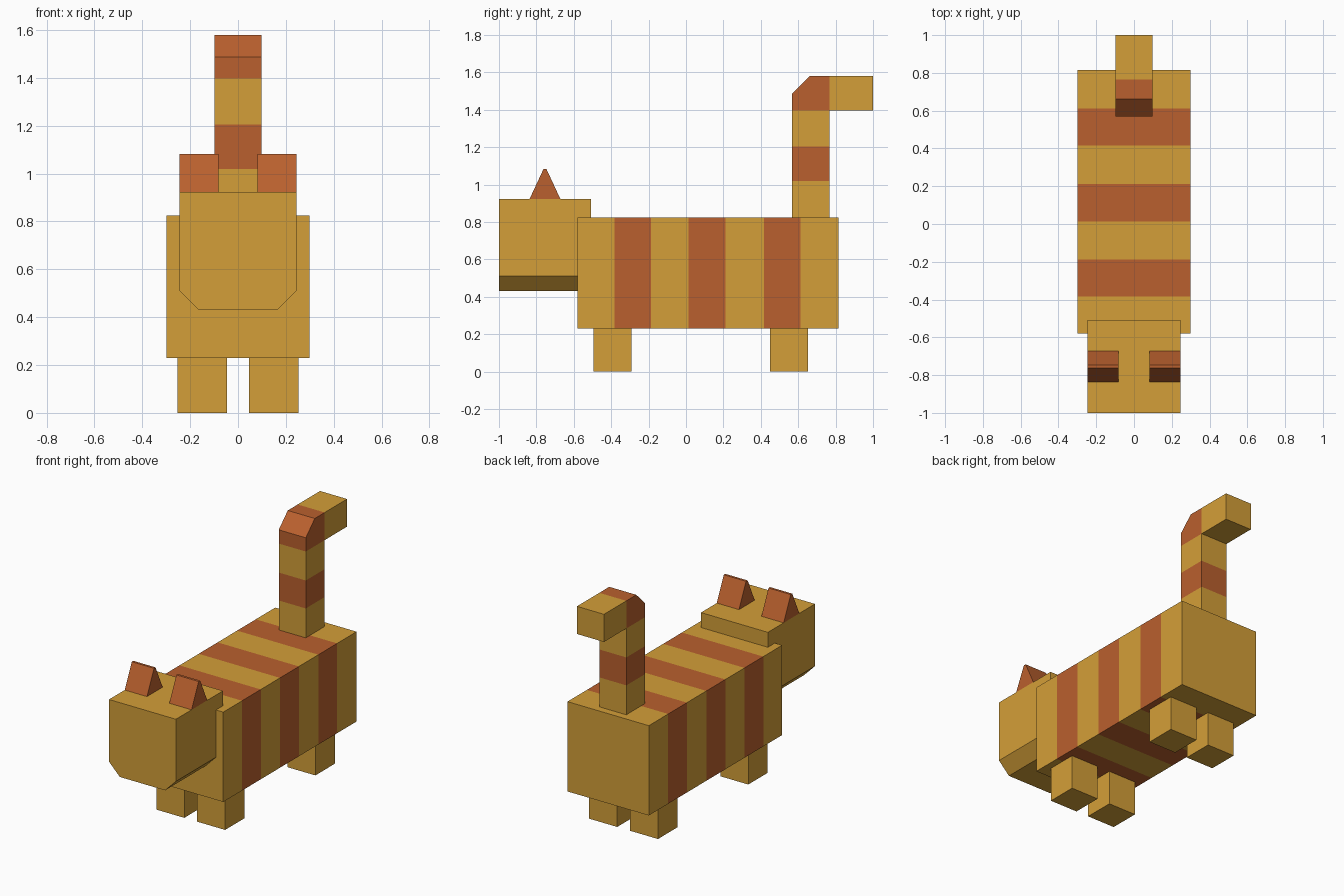
import bpy, bmesh
from mathutils import Vector

if "Cube" in bpy.data.objects:
    bpy.data.objects.remove(bpy.data.objects["Cube"])


def material(name, rgb):
    m = bpy.data.materials.new(name)
    lin = [((c / 255 + 0.055) / 1.055) ** 2.4 for c in rgb]
    m.diffuse_color = (*lin, 1)
    m.use_nodes = True
    m.node_tree.nodes["Principled BSDF"].inputs["Base Color"].default_value = m.diffuse_color
    return m


TAN = material("tan fur", (212, 159, 56))
RUST = material("rust stripes", (186, 96, 46))


def prism(axis, profile, lo, hi):
    """Extrude a profile along x (profile is y,z) or y (profile is x,z)."""
    bm = bmesh.new()
    place = (lambda p: (lo, *p)) if axis == 0 else (lambda p: (p[0], lo, p[1]))
    face = bm.faces.new([bm.verts.new(place(p)) for p in profile])
    ext = bmesh.ops.extrude_face_region(bm, geom=[face], use_keep_orig=True)
    step = Vector((hi - lo, 0, 0) if axis == 0 else (0, hi - lo, 0))
    bmesh.ops.translate(bm, vec=step, verts=[v for v in ext["geom"] if isinstance(v, bmesh.types.BMVert)])
    bmesh.ops.recalc_face_normals(bm, faces=bm.faces)
    return bm


def box(x0, x1, y0, y1, z0, z1):
    return prism(0, [(y0, z0), (y1, z0), (y1, z1), (y0, z1)], x0, x1)


def cut(bm, axis, levels):
    """Slice the mesh across one axis so that stripes get their own faces."""
    n = Vector((0, 0, 0))
    n[axis] = 1
    for v in levels:
        bmesh.ops.bisect_plane(bm, geom=bm.verts[:] + bm.edges[:] + bm.faces[:],
                               dist=1e-5, plane_co=n * v, plane_no=n)


def finish(bm, name, mats, is_stripe=None):
    bmesh.ops.recalc_face_normals(bm, faces=bm.faces)
    if is_stripe:
        for f in bm.faces:
            f.material_index = int(is_stripe(f.calc_center_median()))
    me = bpy.data.meshes.new(name)
    bm.to_mesh(me)
    bm.free()
    for m in mats:
        me.materials.append(m)
    bpy.context.collection.objects.link(bpy.data.objects.new(name, me))


# Body with three stripes wrapping all the way round
stripes = [(-0.383, -0.187), (0.014, 0.212), (0.416, 0.612)]
body = box(-0.298, 0.298, -0.58, 0.815, 0.23, 0.825)
cut(body, 1, [y for s in stripes for y in s])
finish(body, "body", [TAN, RUST],
       lambda c: any(a < c.y < b for a, b in stripes))

# Head with bevelled lower cheeks
head = prism(1, [(-0.166, 0.432), (0.166, 0.432), (0.245, 0.512), (0.245, 0.924),
                 (-0.245, 0.924), (-0.245, 0.512)], -1.0, -0.507)
finish(head, "head", [TAN])

# Ears and legs, mirrored left and right
ear_profile = [(-0.836, 0.924), (-0.672, 0.924), (-0.746, 1.083), (-0.762, 1.083)]
for s, side in ((-1, "left"), (1, "right")):
    finish(prism(0, ear_profile, *sorted((s * 0.082, s * 0.245))), side + "_ear", [RUST])
    xs = sorted((s * 0.047, s * 0.252))
    for y, end in ((-0.495, "front"), (0.45, "back")):
        finish(box(*xs, y, y + 0.203, 0, 0.23), f"{end}_{side}_leg", [TAN])

# Tail: striped post with a bevelled top corner, its tip pulled backwards
tail = prism(0, [(0.568, 0.825), (0.766, 0.825), (0.766, 1.58), (0.662, 1.58), (0.568, 1.488)],
             -0.099, 0.099)
cut(tail, 2, [1.02, 1.205, 1.397])
back = [f for f in tail.faces if f.normal.y > 0.9 and f.calc_center_median().z > 1.397]
tip = bmesh.ops.extrude_discrete_faces(tail, faces=back)["faces"]
bmesh.ops.translate(tail, vec=(0, 0.234, 0), verts=tip[0].verts)
finish(tail, "tail", [TAN, RUST],
       lambda c: 1.02 < c.z < 1.205 or (c.z > 1.396 and c.y < 0.767))
